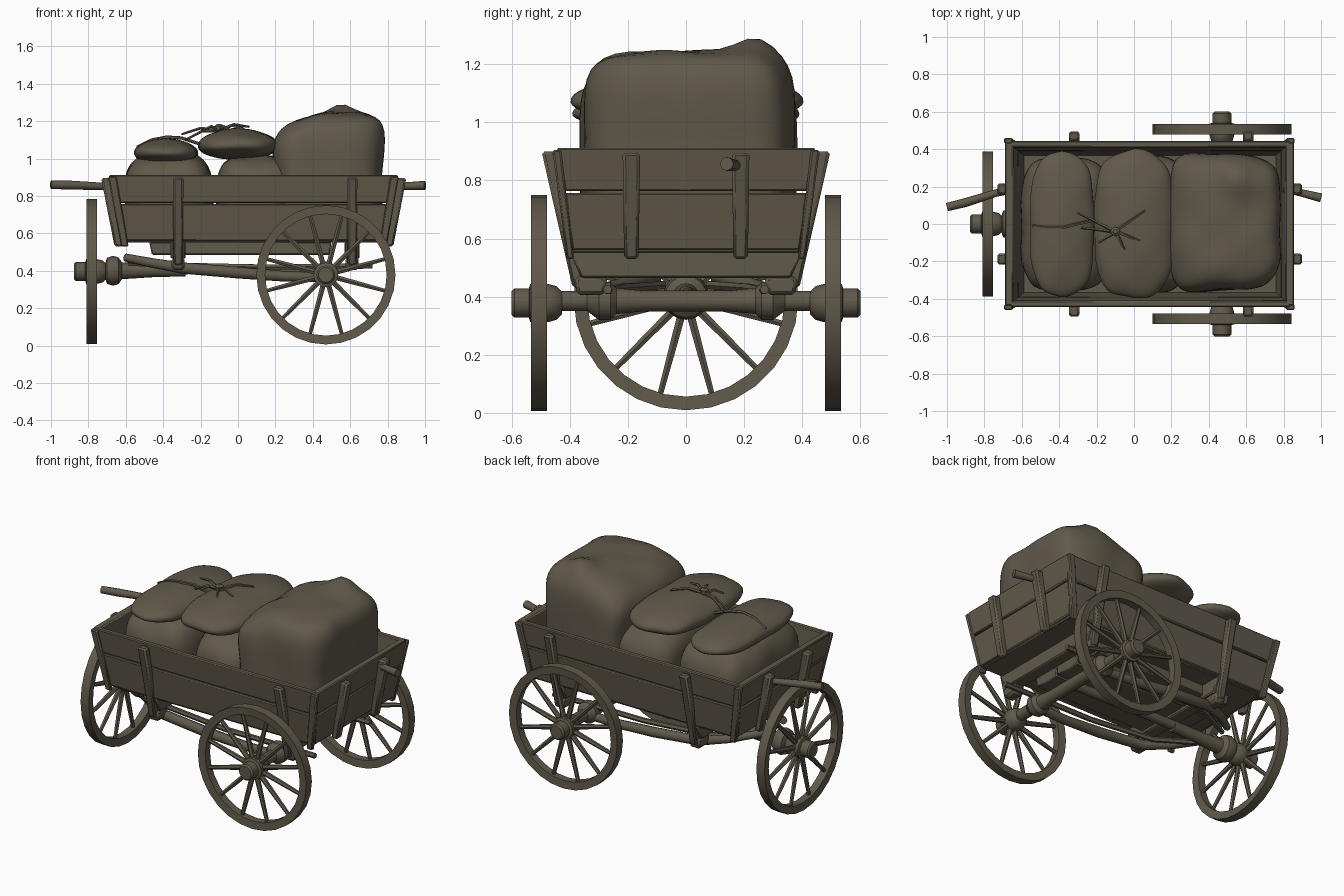
import bpy, bmesh, math
from mathutils import Matrix, Vector

if "Cube" in bpy.data.objects:
    bpy.data.objects.remove(bpy.data.objects["Cube"])

wood = bpy.data.materials.new("weathered_brown")
wood.diffuse_color = (0.118, 0.100, 0.070, 1)
wood.use_nodes = True
wood.node_tree.nodes["Principled BSDF"].inputs["Base Color"].default_value = wood.diffuse_color


def finish(name, bm, bevel=0.0, angle=35):
    bmesh.ops.recalc_face_normals(bm, faces=bm.faces)
    me = bpy.data.meshes.new(name)
    bm.to_mesh(me)
    bm.free()
    me.materials.append(wood)
    ob = bpy.data.objects.new(name, me)
    bpy.context.collection.objects.link(ob)
    if bevel:
        m = ob.modifiers.new("worn_edges", 'BEVEL')
        m.width, m.segments = bevel, 1
    bpy.ops.object.select_all(action='DESELECT')
    ob.select_set(True)
    bpy.context.view_layer.objects.active = ob
    bpy.ops.object.shade_smooth_by_angle(angle=math.radians(angle))
    return ob


def block(name, z0, lo, z1, hi, bevel=0.006):
    """Slanted block: rectangle (x0,x1,y0,y1) at z0 lofted to another at z1."""
    bm = bmesh.new()
    rings = []
    for z, (x0, x1, y0, y1) in ((z0, lo), (z1, hi)):
        rings.append([bm.verts.new((x, y, z)) for x, y in ((x0, y0), (x1, y0), (x1, y1), (x0, y1))])
    a, b = rings
    bm.faces.new(a)
    bm.faces.new(b)
    for i in range(4):
        bm.faces.new((a[i], a[(i + 1) % 4], b[(i + 1) % 4], b[i]))
    return finish(name, bm, bevel)


def lathe(name, profile, origin, direction, segs=16, closed=False):
    """Spin (distance along axis, radius) pairs about a direction."""
    bm = bmesh.new()
    mat = Matrix.Translation(origin) @ Vector(direction).to_track_quat('Z', 'Y').to_matrix().to_4x4()
    rings = [[bm.verts.new(mat @ Vector((r * math.cos(2 * math.pi * i / segs), r * math.sin(2 * math.pi * i / segs), d)))
              for i in range(segs)] for d, r in profile]
    pairs = list(zip(rings, rings[1:])) + ([(rings[-1], rings[0])] if closed else [])
    for a, b in pairs:
        for i in range(segs):
            j = (i + 1) % segs
            bm.faces.new((a[i], a[j], b[j], b[i]))
    if not closed:
        bm.faces.new(rings[0])
        bm.faces.new(rings[-1])
    return finish(name, bm)


def tube(name, pts, radii, segs=8):
    """Round bar through points with a radius at each."""
    bm = bmesh.new()
    pts = [Vector(p) for p in pts]
    rings = []
    for k, p in enumerate(pts):
        t = pts[min(k + 1, len(pts) - 1)] - pts[max(k - 1, 0)]
        q = t.to_track_quat('Z', 'Y')
        rings.append([bm.verts.new(p + q @ Vector((radii[k] * math.cos(2 * math.pi * i / segs),
                                                   radii[k] * math.sin(2 * math.pi * i / segs), 0))) for i in range(segs)])
    for a, b in zip(rings, rings[1:]):
        for i in range(segs):
            bm.faces.new((a[i], a[(i + 1) % segs], b[(i + 1) % segs], b[i]))
    bm.faces.new(rings[0])
    bm.faces.new(rings[-1])
    return finish(name, bm, angle=50)


def sack(name, c, size, p, pz, shape=None, wrinkle=0.01):
    """Stuffed sack: squared-off ellipsoid, shaped by a rule on unit coordinates."""
    bm = bmesh.new()
    bmesh.ops.create_cube(bm, size=2)
    bmesh.ops.subdivide_edges(bm, edges=bm.edges, cuts=13, use_grid_fill=True)
    for v in bm.verts:
        x, y, z = v.co
        r = ((abs(x) ** p + abs(y) ** p) ** (pz / p) + abs(z) ** pz) ** (1 / pz)
        u = Vector((x, y, z)) / r
        w = 1 + wrinkle * (math.sin(5 * u.x + 7 * u.y + 3 * u.z + c[0] * 9) + math.sin(9 * u.y - 6 * u.x))
        o = Vector((u.x * size[0], u.y * size[1], u.z * size[2])) * w
        if shape:
            o += Vector(shape(u))
        v.co = o + Vector(c)
    return finish(name, bm, angle=60)


def wheel(name, c, d, radius):
    """Twelve-spoke wheel facing direction d."""
    c, d = Vector(c), Vector(d)
    lathe(name + "_rim", [(-.028, radius), (.028, radius), (.024, radius - .047), (-.024, radius - .047)], c, d, 28, True)
    lathe(name + "_hub", [(-.08, .038), (-.06, .058), (-.03, .066), (.03, .066), (.035, .05), (.085, .05), (.095, .04)], c, d)
    side = Vector((0, 0, 1)).cross(d)
    for i in range(12):
        a = math.radians(15 + 30 * i)
        out = side * math.cos(a) + Vector((0, 0, 1)) * math.sin(a)
        tube(f"{name}_spoke_{i}", [c + out * .05, c + out * .2, c + out * (radius - .035)], [.016, .014, .011], 6)


# wheels
for s, n in ((-1, "front"), (1, "back")):
    wheel(n + "_side_wheel", (.47, s * .506, .378), (0, s, 0), .372)
wheel("end_wheel", (-.782, 0, .396), (-1, 0, 0), .387)

# axles with turned collars
lathe("side_axle", [(-.46, .035), (-.34, .035), (-.32, .05), (-.30, .065), (-.26, .065), (-.24, .045), (-.15, .036),
                    (.15, .036), (.24, .045), (.26, .065), (.30, .065), (.32, .05), (.34, .035), (.46, .035)],
      (.47, 0, .385), (0, 1, 0))
lathe("end_axle", [(-.74, .036), (-.71, .04), (-.70, .07), (-.67, .08), (-.64, .072), (-.62, .045), (-.45, .034), (-.28, .03)],
      (0, 0, .4), (1, 0, 0))

# shafts and rails of the undercarriage
tube("centre_pole", [(-.6, 0, .41), (-.1, 0, .41), (.47, 0, .4)], [.03, .028, .028])
for s in (-1, 1):
    tube("curved_shaft", [(-.6, s * .1, .47), (-.45, s * .22, .44), (-.3, s * .29, .415), (0, s * .3, .39),
                          (.25, s * .29, .37), (.45, s * .28, .365)], [.022, .026, .03, .031, .028, .026])
    tube("thin_rail", [(-.58, s * .08, .44), (-.32, s * .22, .43), (.1, s * .26, .42), (.72, s * .27, .425)], [.016] * 4, 6)

# cart floor and under-tray
block("floor", .55, (-.61, .79, -.39, .39), .58, (-.61, .79, -.39, .39))
for i in range(3):
    y = -.27 + .18 * i
    block("under_plank", .485, (-.46, .49, y + .003, y + .177), .555, (-.475, .5, y + .003, y + .177))


def lerp(a, b, z):
    return a + (b - a) * (z - .56) / .35


# flared side and end boards, two planks high
for z0, z1 in ((.56, .757), (.763, .912)):
    for s in (-1, 1):
        r = []
        for z in (z0, z1):
            y = lerp(.40, .445, z)
            r.append((lerp(-.60, -.66, z), lerp(.775, .835, z), *sorted((s * y, s * (y - .035)))))
        block("side_board", z0, r[0], z1, r[1])
    for s, a, b in ((-1, .63, .69), (1, .80, .855)):
        r = []
        for z in (z0, z1):
            x, y = lerp(a, b, z), lerp(.392, .437, z)
            r.append((*sorted((s * x, s * (x - .045))), -y, y))
        block("end_board", z0, r[0], z1, r[1])

# corner straps
for sx, a, b in ((-1, .625, .685), (1, .795, .85)):
    for s in (-1, 1):
        block("corner_strap", .53, (*sorted((sx * a, sx * (a - .04))), *sorted((s * .385, s * .41))),
              .905, (*sorted((sx * (b + .01), sx * (b - .035))), *sorted((s * .43, s * .46))))

# side stakes, bolsters and brackets
for x in (-.32, .61):
    for s in (-1, 1):
        block("side_stake", .43, (x - .025, x + .025, *sorted((s * .345, s * .39))),
              .9, (x - .028, x + .028, *sorted((s * .447, s * .497))), .01)
        block("stake_foot", .405, (x - .035, x + .035, *sorted((s * .28, s * .375))),
              .47, (x - .035, x + .035, *sorted((s * .27, s * .385))), .012)
    block("bolster", .465, (x - .04, x + .04, -.36, .36), .555, (x - .04, x + .04, -.40, .40))

# end stakes
for s, a, b in ((-1, .625, .69), (1, .795, .858)):
    for y in (-.188, .188):
        block("end_stake", .53, (*sorted((s * (a - .01), s * (a + .035))), y - .025, y + .025),
              .895, (*sorted((s * (b - .01), s * (b + .042))), y - .03, y + .03), .01)

# handles
tube("long_handle", [(-1, .09, .86), (-.9, .115, .858), (-.74, .165, .852), (-.64, .185, .85)], [.022, .024, .02, .02])
tube("short_handle", [(.8, .19, .85), (.9, .165, .853), (1, .14, .857)], [.02, .02, .024])


# big sack: low on the inner side, with pulled-up ears
def big(u):
    top = max(0, u.z)
    ear = math.exp(-((u.x - .2) ** 2 + (u.y - .65) ** 2) / .06) * top
    low = max(0, -u.x) ** 1.5 * top
    return (.03 * u.x * top, -.02 * u.x * u.y, .06 * ear - .10 * low)


sack("big_sack", (.485, .01, .92), (.285, .365, .325), 5, 5, big, .008)

# stacked smaller sacks
sack("left_lower_sack", (-.37, 0, .81), (.235, .355, .23), 4, 2.8)
sack("middle_lower_sack", (.09, 0, .80), (.205, .36, .22), 4, 3)


def pinch(u):
    # pulled seam points at both ends
    return (0, .03 * u.y ** 5 * (1 - abs(u.x)), .02 * (1 - abs(u.x)) * max(0, u.z))


sack("left_upper_sack", (-.385, 0, 1.03), (.17, .36, .062), 3.5, 2.2, pinch)
sack("middle_upper_sack", (0, 0, 1.07), (.212, .37, .075), 3.5, 2.2, pinch)

# cords tied on the sacks
k = Vector((-.10, -.04, 1.15))
ends = [(-.2, .1, -.02), (.16, .11, .02), (.13, -.05, .01), (-.09, -.06, .0), (-.18, .02, -.05), (.05, -.1, .0)]
for i, e in enumerate(ends):
    e = Vector(e)
    tube(f"cord_{i}", [k, k + e * .5 + Vector((0, 0, .022)), k + e], [.011, .008, .006], 5)
lathe("cord_knot", [(-.02, .012), (-.01, .025), (.012, .025), (.022, .012)], k + Vector((0, 0, .012)), (0, 0, 1), 8)
tube("left_cord", [(-.54, -.01, 1.06), (-.46, -.02, 1.1), (-.38, -.02, 1.115), (-.3, 0, 1.11), (-.21, .02, 1.08)], [.009] * 5, 5)
